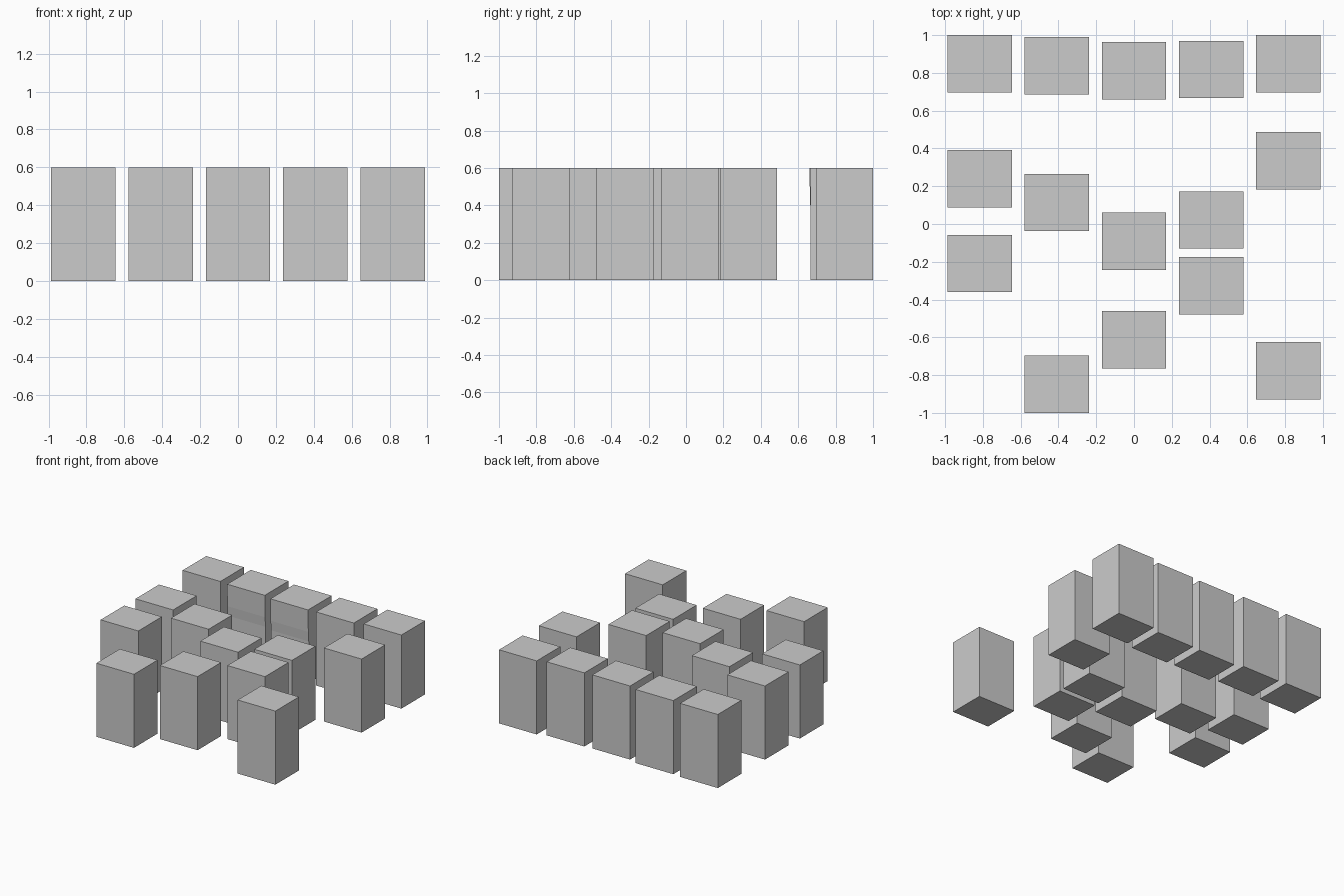
import bpy, bmesh

if "Cube" in bpy.data.objects:
    bpy.data.objects.remove(bpy.data.objects["Cube"])

W, D, H, PITCH = 0.34, 0.304, 0.60, 0.4085

# block centre depths (y) for each column, left to right; first is the back row
columns = [
    (0.848, 0.24, -0.209),
    (0.838, 0.114, -0.848),
    (0.812, -0.091, -0.612),
    (0.818, 0.021, -0.326),
    (0.848, 0.335, -0.776),
]


def block(name, x, y, worn=False):
    # side profile (y, z), extruded across the width
    front = [(-D / 2, 0), (-D / 2, H)]
    if worn:  # front face leans back slightly toward the foot
        front = [(-D / 2 + 0.01, 0), (-D / 2 + 0.009, 0.34),
                 (-D / 2 + 0.003, 0.42), (-D / 2, H)]
    profile = front + [(D / 2, H), (D / 2, 0)]
    bm = bmesh.new()
    face = bm.faces.new([bm.verts.new((-W / 2, p, z)) for p, z in profile])
    ext = bmesh.ops.extrude_face_region(bm, geom=[face])
    verts = [v for v in ext["geom"] if isinstance(v, bmesh.types.BMVert)]
    bmesh.ops.translate(bm, vec=(W, 0, 0), verts=verts)
    bmesh.ops.recalc_face_normals(bm, faces=bm.faces)
    mesh = bpy.data.meshes.new(name)
    bm.to_mesh(mesh)
    bm.free()
    obj = bpy.data.objects.new(name, mesh)
    obj.location = (x, y, 0)
    bpy.context.collection.objects.link(obj)


# five columns of three blocks
for c, depths in enumerate(columns):
    for row, y in zip(("back", "middle", "front"), depths):
        block(f"{row}_block_{c + 1}", (c - 2) * PITCH, y,
              worn=(row == "back" and c in (1, 2)))
